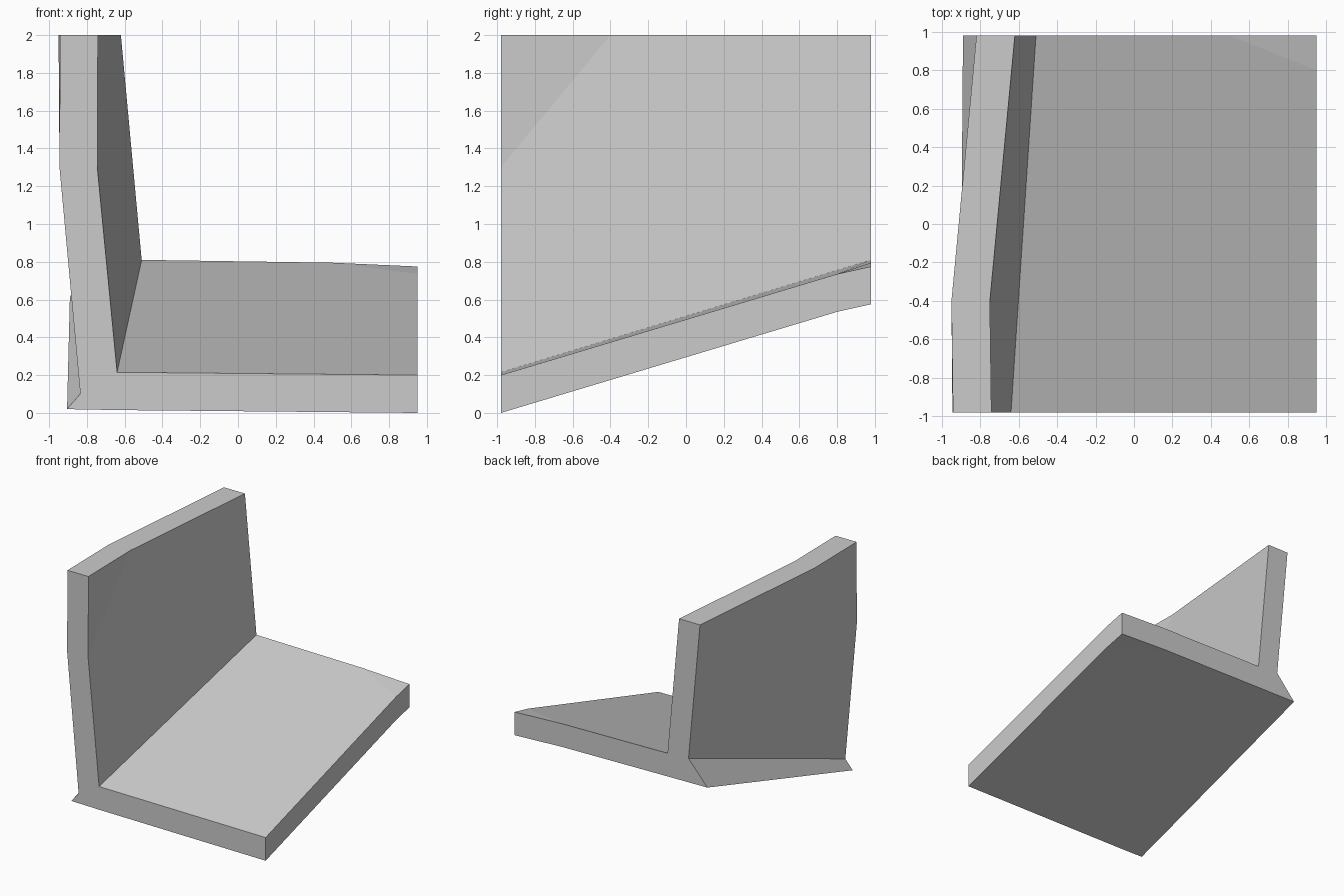
import bpy
import bmesh
from mathutils import Vector

cube = bpy.data.objects.get("Cube")
if cube:
    bpy.data.objects.remove(cube, do_unlink=True)

grey = bpy.data.materials.new("plain grey")
grey.use_nodes = True
tone = (0.6, 0.6, 0.6, 1)
grey.diffuse_color = tone
grey.node_tree.nodes["Principled BSDF"].inputs["Base Color"].default_value = tone

FRONT, BACK = -0.98, 0.98
THICK = 0.2
DOWN, OUT = Vector((0, 0, -THICK)), Vector((-THICK, 0, 0))


def at(x, y, z):
    return Vector((x, y, z))


def solid(name, upper, lower, patches):
    """Close two matching loops with patches on each side and a rim between."""
    bm = bmesh.new()
    a = [bm.verts.new(p) for p in upper]
    b = [bm.verts.new(p) for p in lower]
    for patch in patches:
        bm.faces.new([a[i] for i in patch])
        bm.faces.new([b[i] for i in reversed(patch)])
    n = len(a)
    for i in range(n):
        j = (i + 1) % n
        bm.faces.new([a[j], a[i], b[i], b[j]])
    bmesh.ops.recalc_face_normals(bm, faces=bm.faces)
    mesh = bpy.data.meshes.new(name)
    bm.to_mesh(mesh)
    bm.free()
    mesh.materials.append(grey)
    obj = bpy.data.objects.new(name, mesh)
    bpy.context.collection.objects.link(obj)
    return obj


# Lines where the wall meets the ramp
inner_front, inner_back = at(-0.64, FRONT, 0.215), at(-0.51, BACK, 0.81)
outer_front, outer_back = at(-0.835, FRONT, 0.10), at(-0.71, BACK, 0.82)

# Sloping ramp with one bent corner and a slanted foot behind the wall
top = [at(0.95, FRONT, 0.2), at(0.95, 0.8, 0.735), at(0.95, BACK, 0.775),
       at(0.5, BACK, 0.795), inner_back, outer_back, outer_front, inner_front]
bottom = [p + DOWN for p in top]
bottom[5], bottom[6] = at(-0.89, BACK, 0.615), at(-0.905, FRONT, 0.02)
solid("ramp", top, bottom, [(0, 1, 3, 4, 7), (1, 2, 3), (4, 5, 6, 7)])

# Leaning wall with its upper front corner bent upright
inner = [inner_front, at(-0.745, FRONT, 1.3), at(-0.742, FRONT, 2),
         at(-0.75, -0.4, 2), at(-0.62, BACK, 2), inner_back]
outer = [p + OUT for p in inner]
outer[0], outer[5] = outer_front, outer_back
solid("wall", inner, outer, [(0, 1, 3, 4, 5), (1, 2, 3)])
